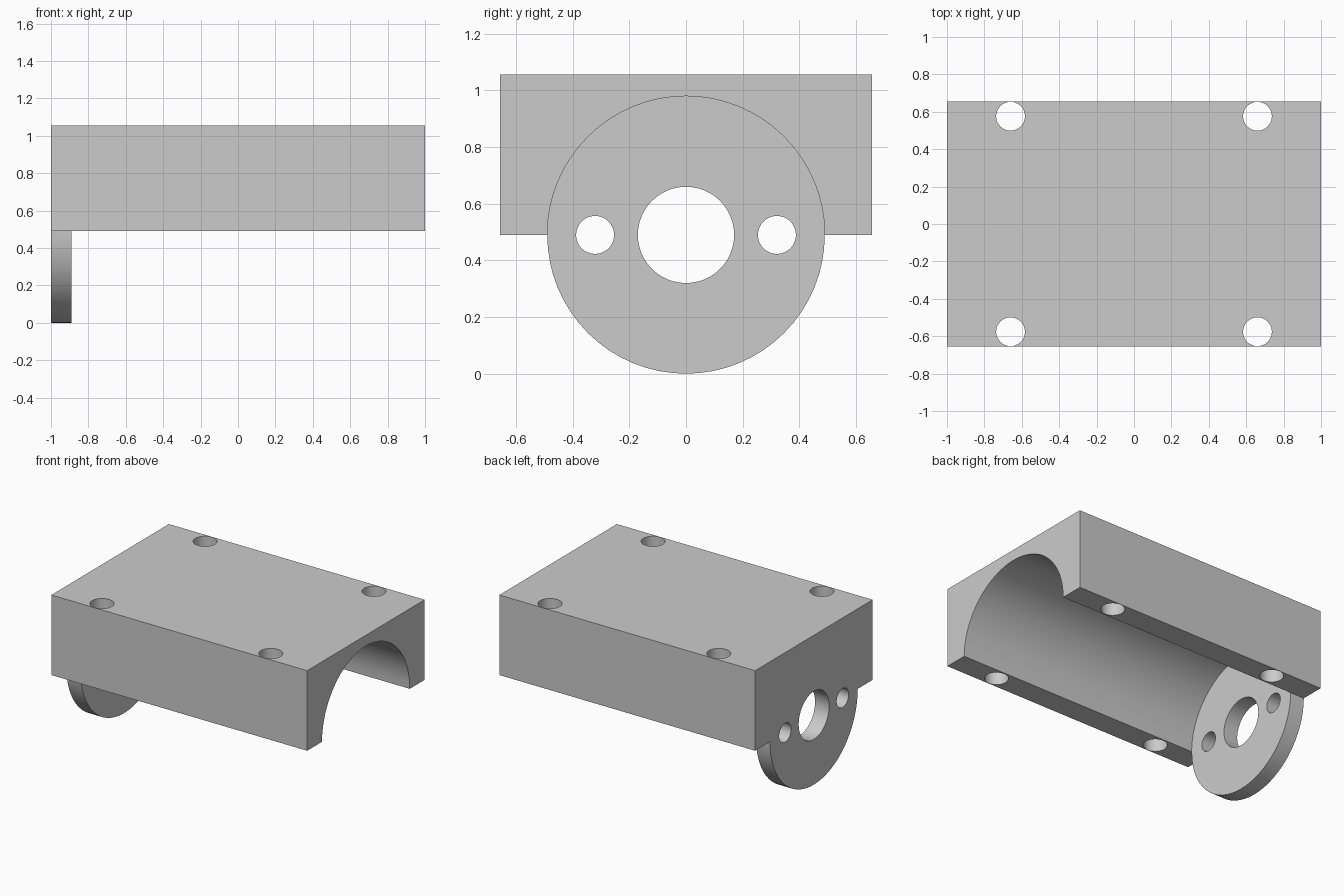
import bpy, bmesh
from math import pi, sin, cos, radians

cube = bpy.data.objects.get("Cube")
if cube:
    bpy.data.objects.remove(cube, do_unlink=True)

# Main sizes
HALF_Y, TOP = 0.656, 1.056
R = 0.49            # bore radius, also the height of its axis
BACK, PLATE, OPEN = -1.0, -0.89, 1.0
STEPS = 32          # segments per half circle

grey = bpy.data.materials.new("light grey")
grey.use_nodes = True
colour = (0.6, 0.6, 0.6, 1)
grey.diffuse_color = colour
grey.node_tree.nodes["Principled BSDF"].inputs["Base Color"].default_value = colour

bm = bmesh.new()


def arc(x, start):
    """Interior points of a half circle about the bore axis."""
    angles = [start + pi * i / STEPS for i in range(1, STEPS)]
    return [bm.verts.new((x, R * cos(a), R + R * sin(a))) for a in angles]


def pair(x, y, z):
    """Mirrored points, +y first."""
    return [bm.verts.new((x, s * y, z)) for s in (1, -1)]


def strip(a, b):
    for i in range(len(a) - 1):
        bm.faces.new((a[i], a[i + 1], b[i + 1], b[i]))


# Corner points of the block and springing points of the arch
top_b, top_o = pair(BACK, HALF_Y, TOP), pair(OPEN, HALF_Y, TOP)
low_b, low_o = pair(BACK, HALF_Y, R), pair(OPEN, HALF_Y, R)
spring_b, spring_p, spring_o = [pair(x, R, R) for x in (BACK, PLATE, OPEN)]

# Upper arcs run +y to -y, lower arcs run -y to +y
arch_p = [spring_p[0], *arc(PLATE, 0), spring_p[1]]
arch_o = [spring_o[0], *arc(OPEN, 0), spring_o[1]]
rim_b = [spring_b[1], *arc(BACK, pi), spring_b[0]]
rim_p = [spring_p[1], *arc(PLATE, pi), spring_p[0]]

# Arched bore, flange rim, flange inner face and both end faces
strip(arch_p, arch_o)
strip(rim_b, rim_p)
bm.faces.new(arch_p + rim_p[1:-1])
bm.faces.new([top_b[0], top_b[1], low_b[1], *rim_b, low_b[0]])
bm.faces.new([top_o[0], top_o[1], low_o[1], *reversed(arch_o), low_o[0]])

# Block top, sides and feet
bm.faces.new((top_b[0], top_b[1], top_o[1], top_o[0]))
for k in (0, 1):
    bm.faces.new((top_b[k], top_o[k], low_o[k], low_b[k]))
    bm.faces.new((low_b[k], low_o[k], spring_o[k], spring_p[k], spring_b[k]))

bmesh.ops.recalc_face_normals(bm, faces=bm.faces)
mesh = bpy.data.meshes.new("motor_mount")
bm.to_mesh(mesh)
bm.free()
mesh.materials.append(grey)
body = bpy.data.objects.new("motor_mount", mesh)
bpy.context.collection.objects.link(body)


def drill(name, radius, depth, location, rotation=(0, 0, 0)):
    """Cut a round hole through the body."""
    bpy.ops.mesh.primitive_cylinder_add(vertices=48, radius=radius, depth=depth,
                                        location=location, rotation=rotation)
    cutter = bpy.context.object
    cutter.name = name
    cutter.hide_render = True
    cutter.data.materials.append(grey)
    mod = body.modifiers.new(name, "BOOLEAN")
    mod.operation, mod.solver, mod.object = "DIFFERENCE", "EXACT", cutter
    bpy.context.view_layer.objects.active = body
    bpy.ops.object.modifier_apply(modifier=name)
    bpy.data.objects.remove(cutter, do_unlink=True)


# Shaft hole and two screw holes through the flange
for name, y, radius in (("shaft_hole", 0, 0.17),
                        ("left_screw_hole", 0.321, 0.067),
                        ("right_screw_hole", -0.321, 0.067)):
    drill(name, radius, 0.4, (-0.95, y, R), (0, pi / 2, 0))

# Four mounting holes down through the block
for sx in (1, -1):
    for sy in (1, -1):
        drill("mounting_hole", 0.077, 2, (sx * 0.66, sy * 0.576, 0.8))

# Smooth round walls, sharp edges
bpy.ops.object.select_all(action="DESELECT")
body.select_set(True)
bpy.context.view_layer.objects.active = body
bpy.ops.object.shade_smooth_by_angle(angle=radians(30))
